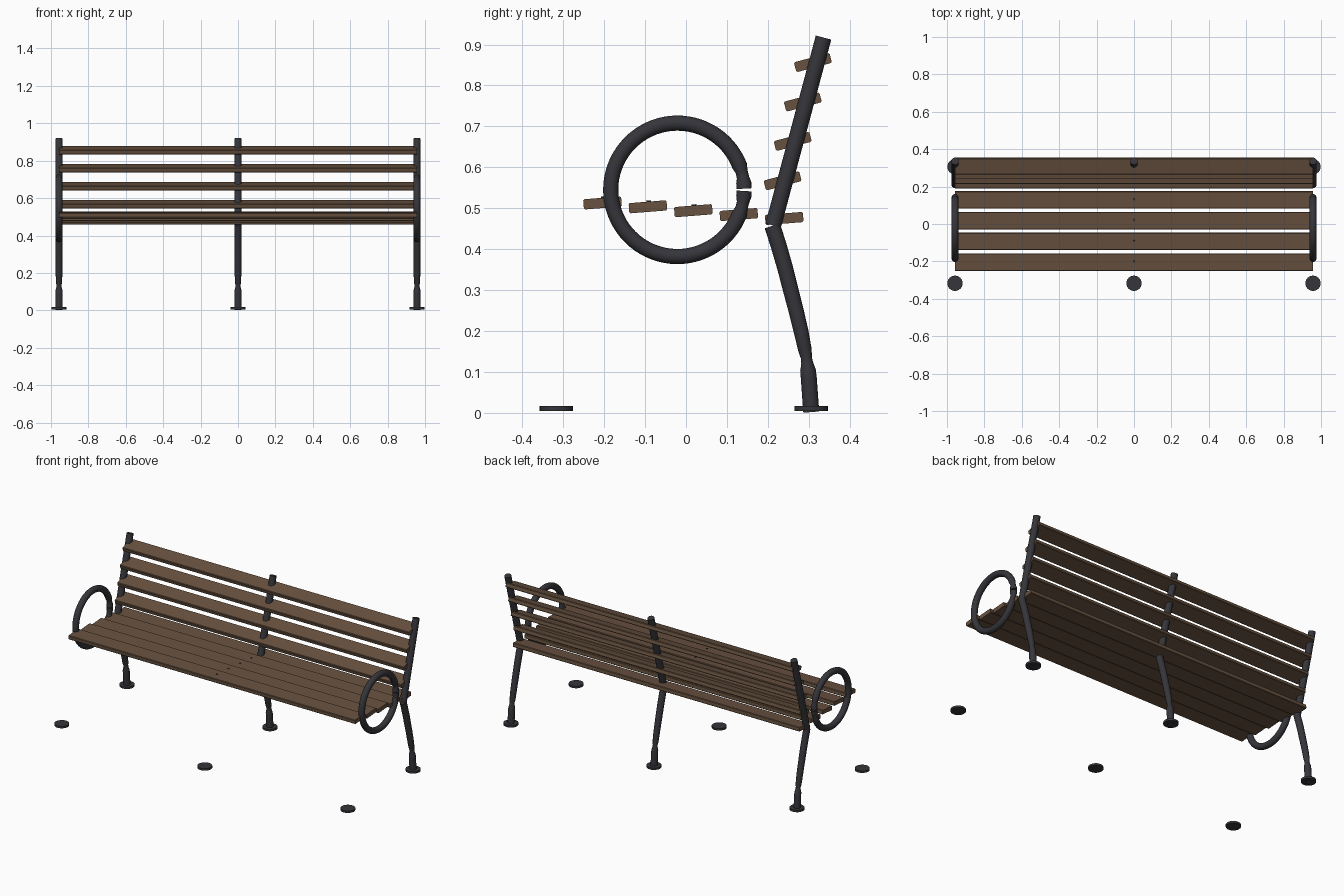
import bpy, bmesh, math
from mathutils import Vector, Matrix

if "Cube" in bpy.data.objects:
    bpy.data.objects.remove(bpy.data.objects["Cube"])


def material(name, rgb):
    m = bpy.data.materials.new(name)
    m.diffuse_color = (*rgb, 1)
    m.use_nodes = True
    m.node_tree.nodes["Principled BSDF"].inputs["Base Color"].default_value = m.diffuse_color
    return m


WOOD = material("brown wood", (0.135, 0.082, 0.050))
IRON = material("dark iron", (0.036, 0.036, 0.043))


def finish(name, bm, mat, smooth=True):
    bmesh.ops.recalc_face_normals(bm, faces=bm.faces)
    me = bpy.data.meshes.new(name)
    bm.to_mesh(me)
    bm.free()
    me.materials.append(mat)
    ob = bpy.data.objects.new(name, me)
    bpy.context.collection.objects.link(ob)
    if smooth:
        bpy.ops.object.select_all(action='DESELECT')
        ob.select_set(True)
        bpy.context.view_layer.objects.active = ob
        bpy.ops.object.shade_smooth_by_angle(angle=math.radians(35))
    return ob


def tube(name, x, path, sides=20):
    """Capped round tube; path holds (y, z, radius) in the plane at x."""
    bm = bmesh.new()
    rings = []
    for i, (y, z, r) in enumerate(path):
        a, b = path[max(i - 1, 0)], path[min(i + 1, len(path) - 1)]
        t = Vector((0, b[0] - a[0], b[1] - a[1])).normalized()
        n = Vector((0, -t.z, t.y))
        rings.append([bm.verts.new(Vector((x, y, z)) + r * (
            math.cos(k * math.tau / sides) * n
            + math.sin(k * math.tau / sides) * Vector((1, 0, 0))))
            for k in range(sides)])
    for p, q in zip(rings, rings[1:]):
        for k in range(sides):
            j = (k + 1) % sides
            bm.faces.new((p[k], p[j], q[j], q[k]))
    bm.faces.new(rings[0])
    bm.faces.new(rings[-1])
    return finish(name, bm, IRON)


def disc(name, x, y, z, r, h, tilt=0.0, sides=24):
    bm = bmesh.new()
    bmesh.ops.create_cone(bm, cap_ends=True, segments=sides, radius1=r, radius2=r, depth=h,
                          matrix=Matrix.Translation((x, y, z)) @ Matrix.Rotation(tilt, 4, 'X'))
    return finish(name, bm, IRON)


def slat(name, y, z, width, tilt):
    bm = bmesh.new()
    bmesh.ops.create_cube(bm, size=1, matrix=Matrix.Diagonal((1.916, width, 0.025, 1)))
    long_edges = [e for e in bm.edges if abs(e.verts[0].co.x - e.verts[1].co.x) > 1]
    bmesh.ops.bevel(bm, geom=long_edges, offset=0.003, segments=1, affect='EDGES')
    bm.transform(Matrix.Translation((0, y, z)) @ Matrix.Rotation(tilt, 4, 'X'))
    return finish(name, bm, WOOD, False)


# Seat slats, with a bolt head in the middle of each
for i in range(5):
    y, z, tilt = -0.204 + 0.111 * i, 0.513 - 0.0095 * i, math.radians(4.5)
    slat(f"seat_slat_{i + 1}", y, z, 0.093, tilt)
    if i < 4:
        disc(f"seat_bolt_{i + 1}", 0, y + 0.002, z + 0.0125, 0.006, 0.006, tilt, 10)

# Backrest slats
for i in range(4):
    slat(f"back_slat_{i + 1}", 0.236 + 0.0247 * i, 0.567 + 0.0963 * i, 0.09, math.radians(15))

# Back posts, curved rear legs with a turned collar, and foot plates
LEG = [(0.211, 0.457, 0.0195), (0.226, 0.410, 0.0195), (0.242, 0.355, 0.0193),
       (0.256, 0.300, 0.019), (0.269, 0.250, 0.0185), (0.281, 0.200, 0.018),
       (0.291, 0.152, 0.0165), (0.294, 0.135, 0.0135), (0.296, 0.122, 0.0145),
       (0.298, 0.105, 0.0190), (0.300, 0.085, 0.0195), (0.306, 0.002, 0.0195)]
for side, x in (("left", -0.957), ("middle", 0), ("right", 0.957)):
    tube(f"{side}_back_post", x, [(0.213, 0.458, 0.0195), (0.336, 0.917, 0.0195)])
    tube(f"{side}_rear_leg", x, LEG)
    disc(f"{side}_rear_foot", x, 0.306, 0.011, 0.041, 0.012)
    disc(f"{side}_front_foot", x, -0.317, 0.011, 0.041, 0.012)

# Ring armrests: an open hoop whose ends meet at the back, slightly necked there
for side, x in (("left", -0.957), ("right", 0.957)):
    hoop = []
    for k in range(73):
        a = math.radians(1 + 358 * k / 72)
        near = min(k, 72 - k)
        r = 0.015 if near in (2, 3) else 0.0185
        hoop.append((-0.021 + 0.163 * math.cos(a), 0.545 + 0.163 * math.sin(a), r))
    tube(f"{side}_ring_armrest", x, hoop)
